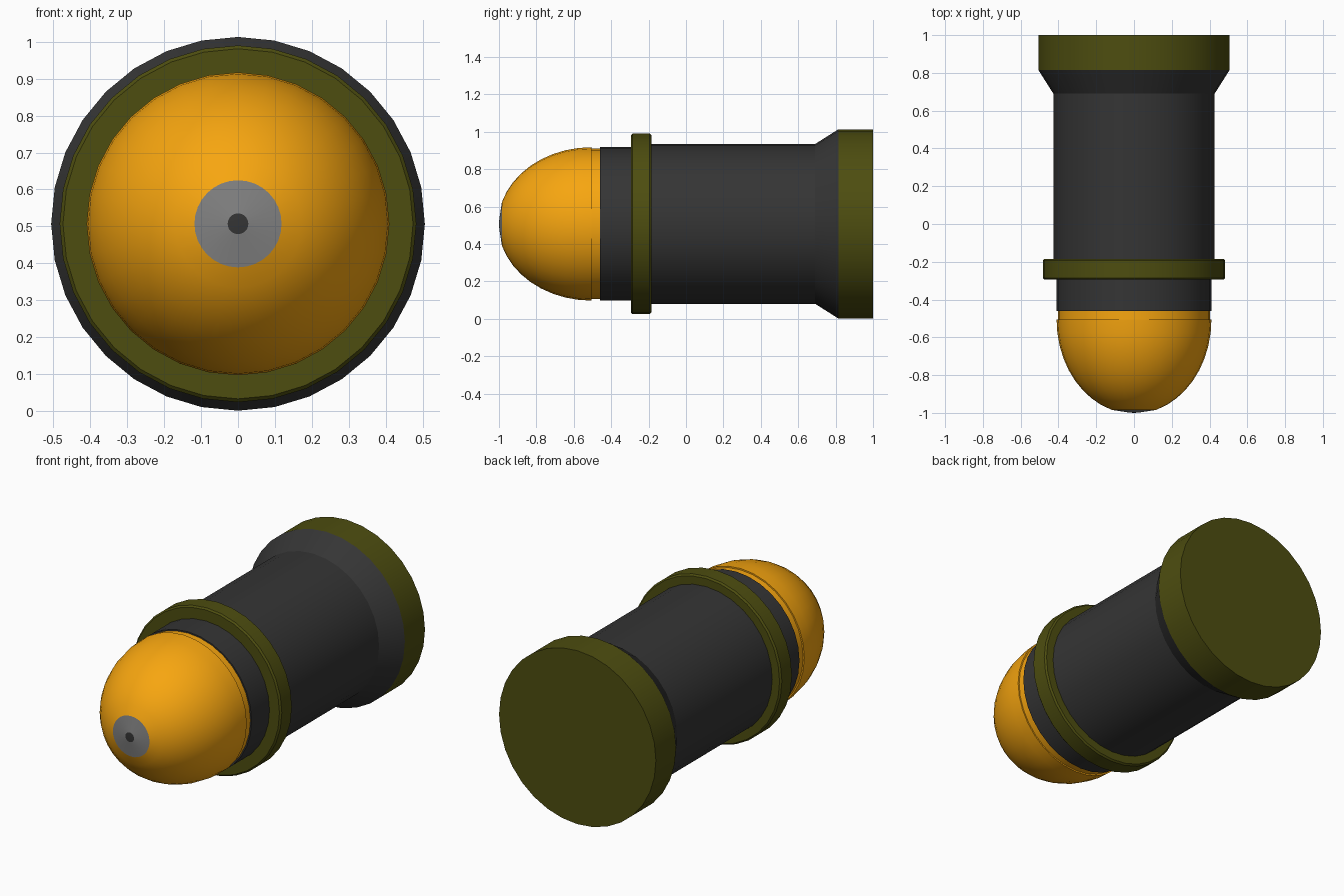
import bpy, bmesh
from math import sin, cos, radians, pi

if "Cube" in bpy.data.objects:
    bpy.data.objects.remove(bpy.data.objects["Cube"])

SIDES = 32
AXIS_Z = 0.507


def material(name, rgb):
    m = bpy.data.materials.new(name)
    m.diffuse_color = (*rgb, 1)
    m.use_nodes = True
    m.node_tree.nodes["Principled BSDF"].inputs["Base Color"].default_value = m.diffuse_color
    return m


orange = material("orange", (0.93, 0.38, 0.005))
dark = material("dark_grey", (0.035, 0.035, 0.035))
olive = material("olive", (0.075, 0.075, 0.005))
steel = material("steel", (0.22, 0.22, 0.22))


def lathe(name, profile, mat):
    """Revolve (radius, y) points, listed front to back, around the y axis."""
    bm = bmesh.new()
    rings = []
    for r, y in profile:
        if r == 0:
            rings.append([bm.verts.new((0, y, 0))] * SIDES)
        else:
            rings.append([bm.verts.new((r * sin(2 * pi * i / SIDES), y,
                                        r * cos(2 * pi * i / SIDES)))
                          for i in range(SIDES)])
    for a, b in zip(rings, rings[1:]):
        for i in range(SIDES):
            j = (i + 1) % SIDES
            bm.faces.new(list(dict.fromkeys((a[i], a[j], b[j], b[i]))))
    bmesh.ops.recalc_face_normals(bm, faces=bm.faces)
    # open profiles: make sure the outside faces away from the axis or forward
    f = max(bm.faces, key=lambda f: f.calc_center_median().xz.length)
    c = f.calc_center_median()
    n = f.normal
    if n.x * c.x + n.z * c.z < -1e-6 or (abs(n.y) > 0.999 and n.y > 0):
        bmesh.ops.reverse_faces(bm, faces=bm.faces)
    me = bpy.data.meshes.new(name)
    bm.to_mesh(me)
    bm.free()
    me.materials.append(mat)
    ob = bpy.data.objects.new(name, me)
    ob.location.z = AXIS_Z
    bpy.context.collection.objects.link(ob)
    bpy.context.view_layer.objects.active = ob
    ob.select_set(True)
    bpy.ops.object.shade_smooth_by_angle(angle=radians(25))
    ob.select_set(False)
    return ob


# Nose: contact tip, grey cap and rounded dome with a narrow neck
lathe("tip_contact", [(0, -1.0), (0.028, -0.998)], dark)
lathe("tip_cap", [(0.028, -0.998), (0.118, -0.984)], steel)
dome = [(0.41 * cos(radians(a)), -0.505 - 0.5 * sin(radians(a)))
        for a in [73.3 * (1 - i / 9) for i in range(10)]]
lathe("dome", dome + [(0.402, -0.505), (0.402, -0.46)], orange)

# Front collar and raised olive band with softened edges
lathe("front_collar", [(0.402, -0.46), (0.41, -0.46), (0.41, -0.295)], dark)
lathe("band", [(0.41, -0.295), (0.474, -0.295), (0.483, -0.286),
               (0.483, -0.194), (0.474, -0.185), (0.427, -0.185)], olive)

# Main casing flaring out to the base
lathe("casing", [(0.427, -0.185), (0.427, 0.69), (0.506, 0.815)], dark)
lathe("base", [(0.506, 0.815), (0.506, 1.0), (0, 1.0)], olive)
